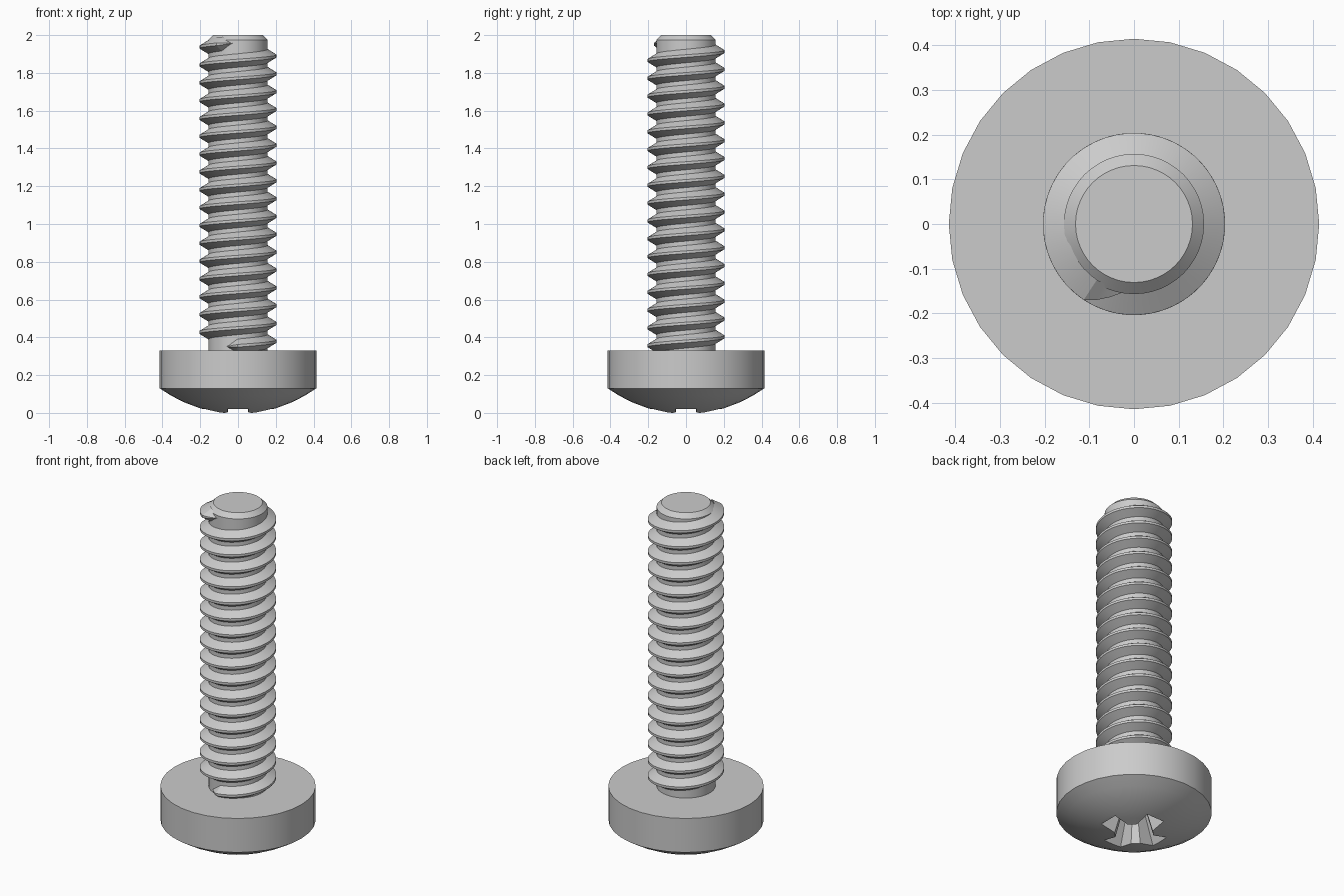
import bpy, bmesh
from math import cos, sin, pi, radians

cube = bpy.data.objects.get("Cube")
if cube:
    bpy.data.objects.remove(cube, do_unlink=True)

steel = bpy.data.materials.new("grey steel")
steel.use_nodes = True
steel.diffuse_color = (0.6, 0.6, 0.6, 1)
steel.node_tree.nodes["Principled BSDF"].inputs["Base Color"].default_value = (0.6, 0.6, 0.6, 1)


def loft(name, rings):
    """Skin a list of equal-length vertex rings and cap both ends."""
    bm = bmesh.new()
    rows = [[bm.verts.new(p) for p in ring] for ring in rings]
    n = len(rows[0])
    for a, b in zip(rows, rows[1:]):
        for i in range(n):
            j = (i + 1) % n
            bm.faces.new((a[i], a[j], b[j], b[i]))
    bm.faces.new(rows[0][::-1])
    bm.faces.new(rows[-1])
    bmesh.ops.recalc_face_normals(bm, faces=bm.faces)
    mesh = bpy.data.meshes.new(name)
    bm.to_mesh(mesh)
    bm.free()
    mesh.materials.append(steel)
    obj = bpy.data.objects.new(name, mesh)
    bpy.context.collection.objects.link(obj)
    return obj


def lathe(name, profile, sides):
    turn = [2 * pi * i / sides for i in range(sides)]
    return loft(name, [[(r * cos(t), r * sin(t), z) for t in turn] for r, z in profile])


def activate(obj):
    bpy.ops.object.select_all(action='DESELECT')
    obj.select_set(True)
    bpy.context.view_layer.objects.active = obj


# Domed pan head
head = lathe("head", [(0.05, -0.003), (0.1, 0.0), (0.15, 0.012), (0.2, 0.024), (0.29, 0.058),
                      (0.355, 0.092), (0.415, 0.13), (0.415, 0.33)], 32)

# Tapered cross-shaped driver recess
wing = [(0.18, -0.057), (0.18, 0.057), (0.085, 0.052), (0.052, 0.085)]
cross = []
for q in range(4):
    c, s = cos(q * pi / 2), sin(q * pi / 2)
    cross += [(x * c - y * s, x * s + y * c) for x, y in wing]
cutter = loft("recess_cutter", [[(x * k, y * k, z) for x, y in cross]
                                for k, z in ((1.14, -0.03), (0.5, 0.2))])
cutter.hide_render = True
cut = head.modifiers.new("recess", 'BOOLEAN')
cut.operation = 'DIFFERENCE'
cut.solver = 'EXACT'
cut.object = cutter
activate(head)
bpy.ops.object.modifier_apply(modifier=cut.name)
bpy.data.objects.remove(cutter, do_unlink=True)

# Shaft with chamfered tip
shaft = lathe("shaft", [(0.157, 0.31), (0.157, 1.975), (0.131, 2.0)], 48)

# Helical thread, fading into the shaft at both ends
PITCH, ROOT, CREST = 0.0944, 0.157, 0.204
START, END, FADE = 247, 259 + 17 * 360, 22
steps = 17 * 48
rings = []
for i in range(steps + 1):
    deg = START + (END - START) * i / steps
    t = radians(deg)
    z = 0.379 + PITCH * (deg - 360) / 360
    k = max(0.03, min(1, (deg - START) / FADE, (END - deg) / FADE))
    section = [(ROOT - 0.007, -0.04 * k), (ROOT + (CREST - ROOT) * k, -0.007 * k),
               (ROOT + (CREST - ROOT) * k, 0.007 * k), (ROOT - 0.007, 0.04 * k)]
    rings.append([(r * cos(t), r * sin(t), z + h) for r, h in section])
thread = loft("thread", rings)

for part in (head, shaft, thread):
    activate(part)
    bpy.ops.object.shade_smooth_by_angle(angle=radians(25))
